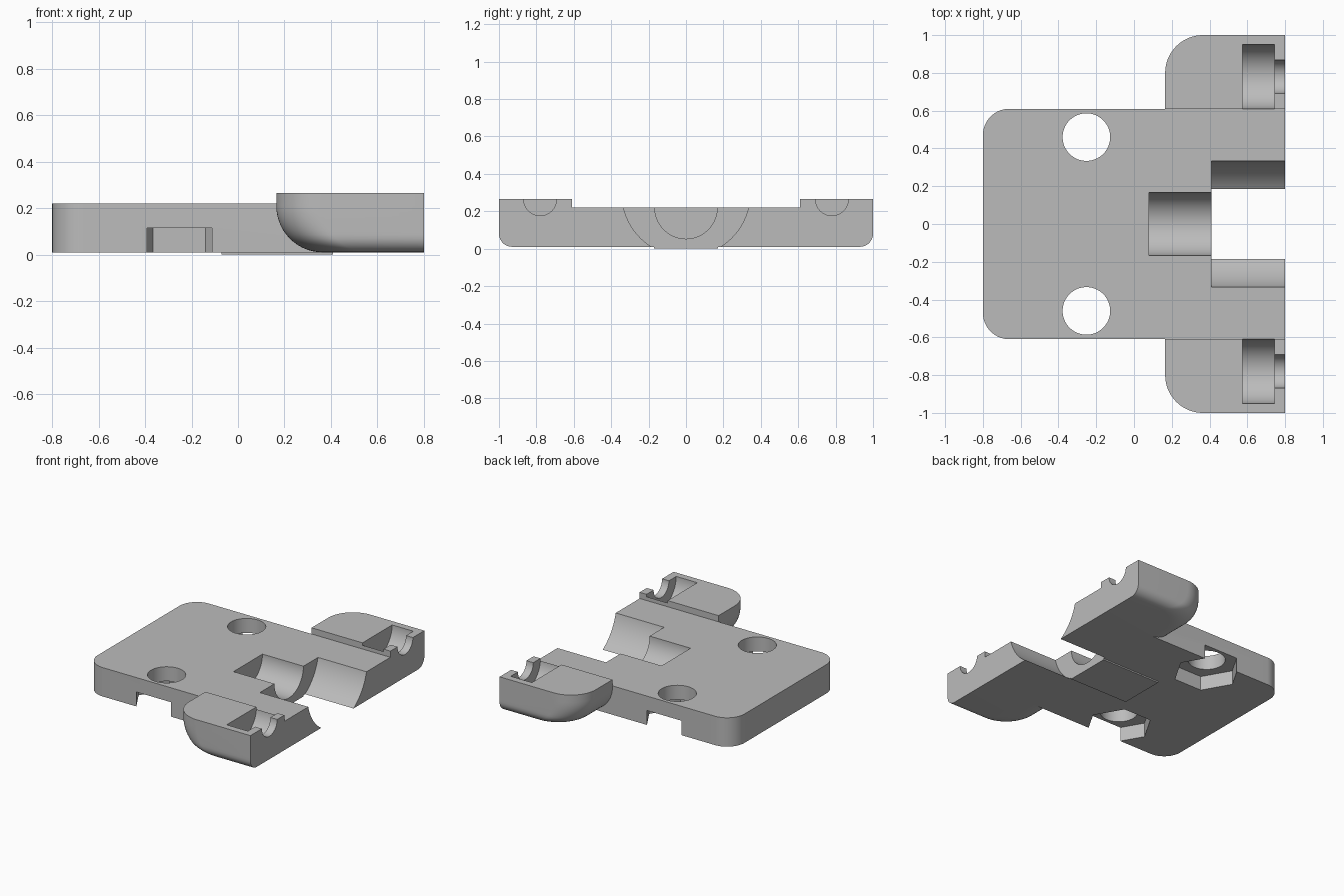
import bpy, bmesh
from math import sin, cos, pi, sqrt
from mathutils import Matrix

cube = bpy.data.objects.get("Cube")
if cube:
    bpy.data.objects.remove(cube, do_unlink=True)

grey = bpy.data.materials.new("plain grey")
grey.use_nodes = True
colour = (0.5, 0.5, 0.5, 1)
grey.diffuse_color = colour
grey.node_tree.nodes["Principled BSDF"].inputs["Base Color"].default_value = colour

BASE = 0.01      # underside of the plate, above the thin pad
TOP = 0.22       # plate top
EAR_TOP = 0.265
END = 0.8        # flat mating end
SIDE = 0.61      # plate half width


def make_object(name, bm):
    bmesh.ops.recalc_face_normals(bm, faces=bm.faces)
    mesh = bpy.data.meshes.new(name)
    bm.to_mesh(mesh)
    bm.free()
    obj = bpy.data.objects.new(name, mesh)
    bpy.context.collection.objects.link(obj)
    mesh.materials.append(grey)
    return obj


def loft(name, rings):
    """Skin a stack of matching closed outlines and cap both ends."""
    bm = bmesh.new()
    loops = [[bm.verts.new(p) for p in ring] for ring in rings]
    for a, b in zip(loops, loops[1:]):
        for i in range(len(a)):
            j = (i + 1) % len(a)
            bm.faces.new((a[i], a[j], b[j], b[i]))
    bm.faces.new(loops[0])
    bm.faces.new(loops[-1])
    return make_object(name, bm)


def arc(cx, cy, rx, ry, start, steps=16):
    """Quarter ellipse turning clockwise from the start angle."""
    angles = [start - pi / 2 * i / steps for i in range(steps + 1)]
    return [(cx + rx * cos(a), cy + ry * sin(a)) for a in angles]


def cylinder(name, r, x0, x1, y, z, sides=96):
    """Cutter lying along x."""
    bm = bmesh.new()
    place = Matrix.Translation(((x0 + x1) / 2, y, z)) @ Matrix.Rotation(pi / 2, 4, "Y")
    bmesh.ops.create_cone(bm, cap_ends=True, segments=sides, radius1=r, radius2=r,
                          depth=x1 - x0, matrix=place)
    return make_object(name, bm)


def upright(name, r, x, y, z0, z1, sides):
    """Cutter standing along z, first corner on +x."""
    ring = [(x + r * cos(2 * pi * i / sides), y + r * sin(2 * pi * i / sides))
            for i in range(sides)]
    return loft(name, [[(px, py, z) for px, py in ring] for z in (z0, z1)])


def box(name, x0, x1, y0, y1, z0, z1):
    ring = [(x0, y0), (x1, y0), (x1, y1), (x0, y1)]
    return loft(name, [[(x, y, z) for x, y in ring] for z in (z0, z1)])


def cut(target, cutters):
    for cutter in cutters:
        mod = target.modifiers.new(cutter.name, "BOOLEAN")
        mod.operation = "DIFFERENCE"
        mod.solver = "EXACT"
        mod.object = cutter
    bpy.context.view_layer.update()
    graph = bpy.context.evaluated_depsgraph_get()
    mesh = bpy.data.meshes.new_from_object(target.evaluated_get(graph))
    target.modifiers.clear()
    target.data = mesh
    for cutter in cutters:
        bpy.data.objects.remove(cutter, do_unlink=True)


def smooth(obj):
    bpy.ops.object.select_all(action="DESELECT")
    obj.select_set(True)
    bpy.context.view_layer.objects.active = obj
    bpy.ops.object.shade_smooth_by_angle(angle=pi / 6)


# Main plate with two rounded corners
r = 0.14
outline = [(END, SIDE), (END, -SIDE)]
outline += arc(-END + r, -SIDE + r, r, r, -pi / 2)
outline += arc(-END + r, SIDE - r, r, r, pi)
plate = loft("plate", [[(x, y, z) for x, y in outline] for z in (BASE, TOP)])

# Shaft bore, wider open end, bolt holes and hexagonal nut pockets
cutters = [cylinder("bore", 0.167, 0.08, 0.6, 0, TOP),
           cylinder("wide_bore", 0.344, 0.41, 1, 0, 0.3)]
for s in (-1, 1):
    cutters.append(upright("bolt_hole", 0.126, -0.252, s * 0.46, -0.2, 0.5, 64))
    cutters.append(upright("nut_pocket", 0.226, -0.252, s * 0.46, -0.2, 0.115, 6))
cut(plate, cutters)
smooth(plate)

# Thin pad under the bore
box("bore_pad", -0.07, 0.41, -0.17, 0.17, 0, BASE)

# Rounded ears with a stepped screw recess
for s, name in ((-1, "right_ear"), (1, "left_ear")):
    rings = []
    steps = 14
    heights = [1 - cos(pi / 2 * i / steps) for i in range(steps + 1)]
    levels = [0.2 * h for h in heights] + [EAR_TOP - BASE]
    for h in levels:
        u = max(0, 1 - h / 0.2)
        v = max(0, 1 - h / 0.07)
        x0 = 0.165 + 0.2 * (1 - sqrt(1 - u * u))
        y1 = 1 - 0.07 * (1 - sqrt(1 - v * v))
        ring = [(END, SIDE), (x0, SIDE)]
        ring += arc(x0 + 0.2, y1 - 0.2, 0.2, 0.2, pi) + [(END, y1)]
        rings.append([(x, s * y, BASE + h) for x, y in ring])
    ear = loft(name, rings)
    cut(ear, [cylinder("head_recess", 0.171, 0.575, 0.745, s * 0.78, EAR_TOP),
              cylinder("screw_groove", 0.088, 0.7, 1, s * 0.78, EAR_TOP)])
    smooth(ear)
